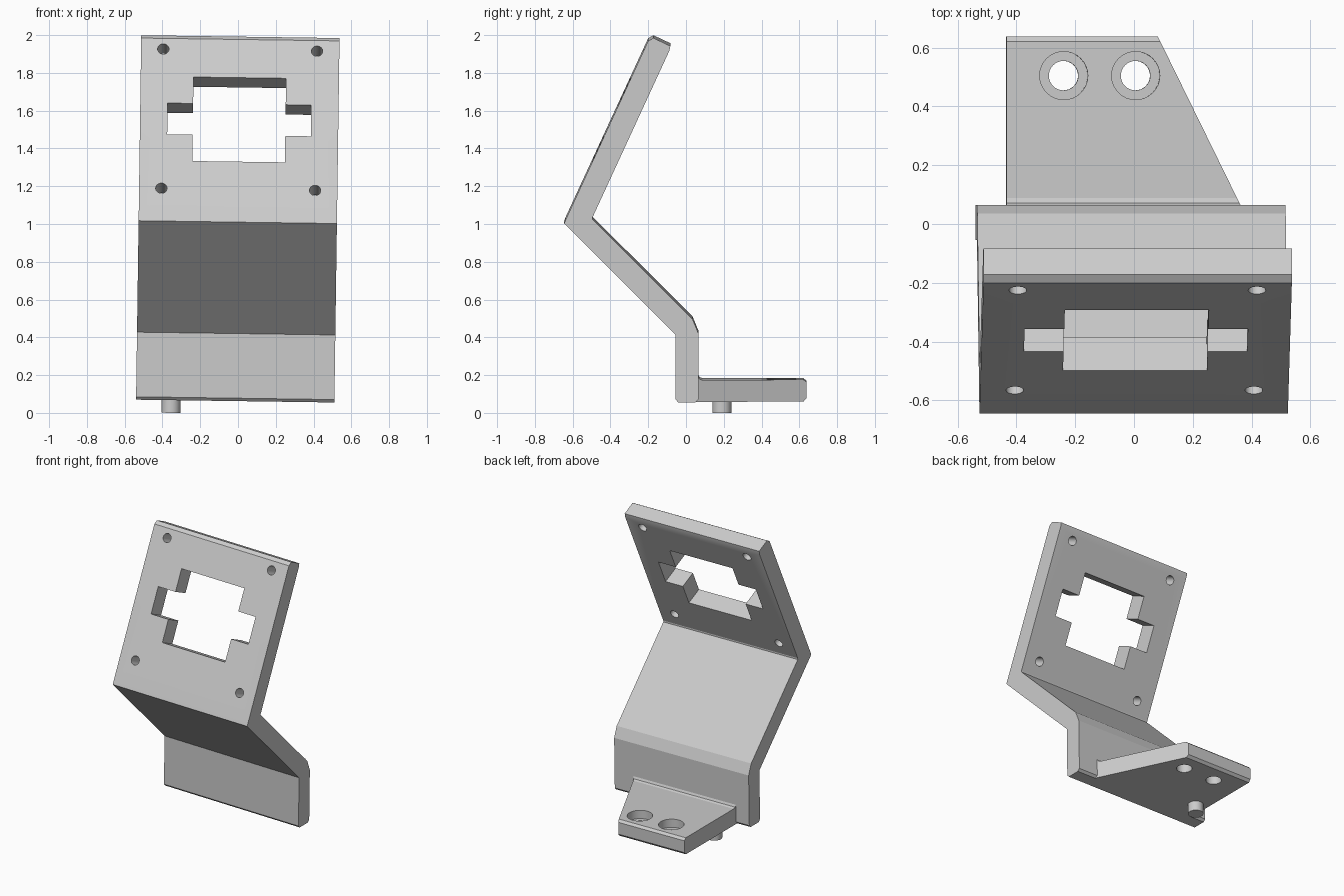
import bpy, bmesh, math

if "Cube" in bpy.data.objects:
    bpy.data.objects.remove(bpy.data.objects["Cube"])

LEAN = math.atan(0.461)      # backward lean of the upper plate
TILT = 0.0142                # slight sideways roll of the whole bracket
PLATE_C = (0, -0.396, 1.5525)  # centre of the plate's front face


def prism(name, profile, left, right):
    """Sweep a (y, z) profile along x; the right end x may depend on y."""
    bm = bmesh.new()
    a = [bm.verts.new((left, y, z)) for y, z in profile]
    b = [bm.verts.new((right(y), y, z)) for y, z in profile]
    bm.faces.new(a)
    bm.faces.new(b[::-1])
    n = len(a)
    for i in range(n):
        j = (i + 1) % n
        bm.faces.new((a[i], b[i], b[j], a[j]))
    bmesh.ops.recalc_face_normals(bm, faces=bm.faces)
    mesh = bpy.data.meshes.new(name)
    bm.to_mesh(mesh)
    bm.free()
    ob = bpy.data.objects.new(name, mesh)
    bpy.context.collection.objects.link(ob)
    return ob


def cyl(name, r, depth, loc, rx=0.0):
    bpy.ops.mesh.primitive_cylinder_add(vertices=32, radius=r, depth=depth,
                                        location=loc, rotation=(rx, 0, 0))
    bpy.context.object.name = name
    return bpy.context.object


def box(name, size, loc, rx):
    bpy.ops.mesh.primitive_cube_add(size=1, location=loc, rotation=(rx, 0, 0))
    ob = bpy.context.object
    ob.name = name
    ob.scale = size
    return ob


def boolean(target, tool, op):
    m = target.modifiers.new(op.lower(), 'BOOLEAN')
    m.operation, m.solver, m.object = op, 'EXACT', tool
    bpy.ops.object.select_all(action='DESELECT')
    bpy.context.view_layer.objects.active = target
    target.select_set(True)
    bpy.ops.object.modifier_apply(modifier=m.name)
    bpy.data.objects.remove(tool)


# Bent strip: upright base, forward arm, leaning mounting plate
bracket = prism("bent_bracket", [
    (-0.040, 0.0625), (-0.055, 0.078), (-0.055, 0.42), (-0.645, 1.010),
    (-0.637, 1.030), (-0.200, 1.977), (-0.172, 1.992), (-0.083, 1.950),
    (-0.088, 1.925), (-0.495, 1.042), (-0.495, 1.032), (0.035, 0.503),
    (0.065, 0.430), (0.065, 0.078), (0.050, 0.0625)], -0.525, lambda y: 0.525)

# Foot plate with slanted right side and a small fillet at the junction
foot = prism("foot_plate", [
    (0.0, 0.0625), (0.623, 0.0625), (0.639, 0.080), (0.639, 0.163),
    (0.622, 0.178), (0.088, 0.178), (0.072, 0.184), (0.063, 0.202),
    (0.0, 0.202)], -0.421, lambda y: 0.094 + (0.639 - y) * 0.49)
boolean(bracket, foot, 'UNION')

# Locating pin under the foot
boolean(bracket, cyl("locating_pin", 0.05, 0.1045, (-0.34, 0.19, 0.04775)), 'UNION')

# Counterbored screw holes in the foot
for x in (-0.226, 0.019):
    boolean(bracket, cyl("screw_hole", 0.05, 0.4, (x, 0.505, 0.12)), 'DIFFERENCE')
    boolean(bracket, cyl("counterbore", 0.082, 0.2, (x, 0.505, 0.22)), 'DIFFERENCE')

# Cross-shaped opening in the mounting plate
for w, h in ((0.49, 0.49), (0.76, 0.182)):
    boolean(bracket, box("opening", (w, 0.5, h), PLATE_C, -LEAN), 'DIFFERENCE')

# Four corner holes of the mounting plate
for sx in (-1, 1):
    for sz in (-1, 1):
        d = 0.406 * sz
        loc = (0.407 * sx, PLATE_C[1] + d * math.sin(LEAN),
               PLATE_C[2] + d * math.cos(LEAN))
        boolean(bracket, cyl("corner_hole", 0.03, 0.5, loc,
                             math.pi / 2 - LEAN), 'DIFFERENCE')

# Roll the finished bracket slightly about its mid height
bracket.rotation_euler = (0, TILT, 0)
bracket.location.x = -1.1 * math.sin(TILT)
bpy.ops.object.select_all(action='DESELECT')
bracket.select_set(True)
bpy.context.view_layer.objects.active = bracket
bpy.ops.object.shade_smooth_by_angle(angle=math.radians(15))
